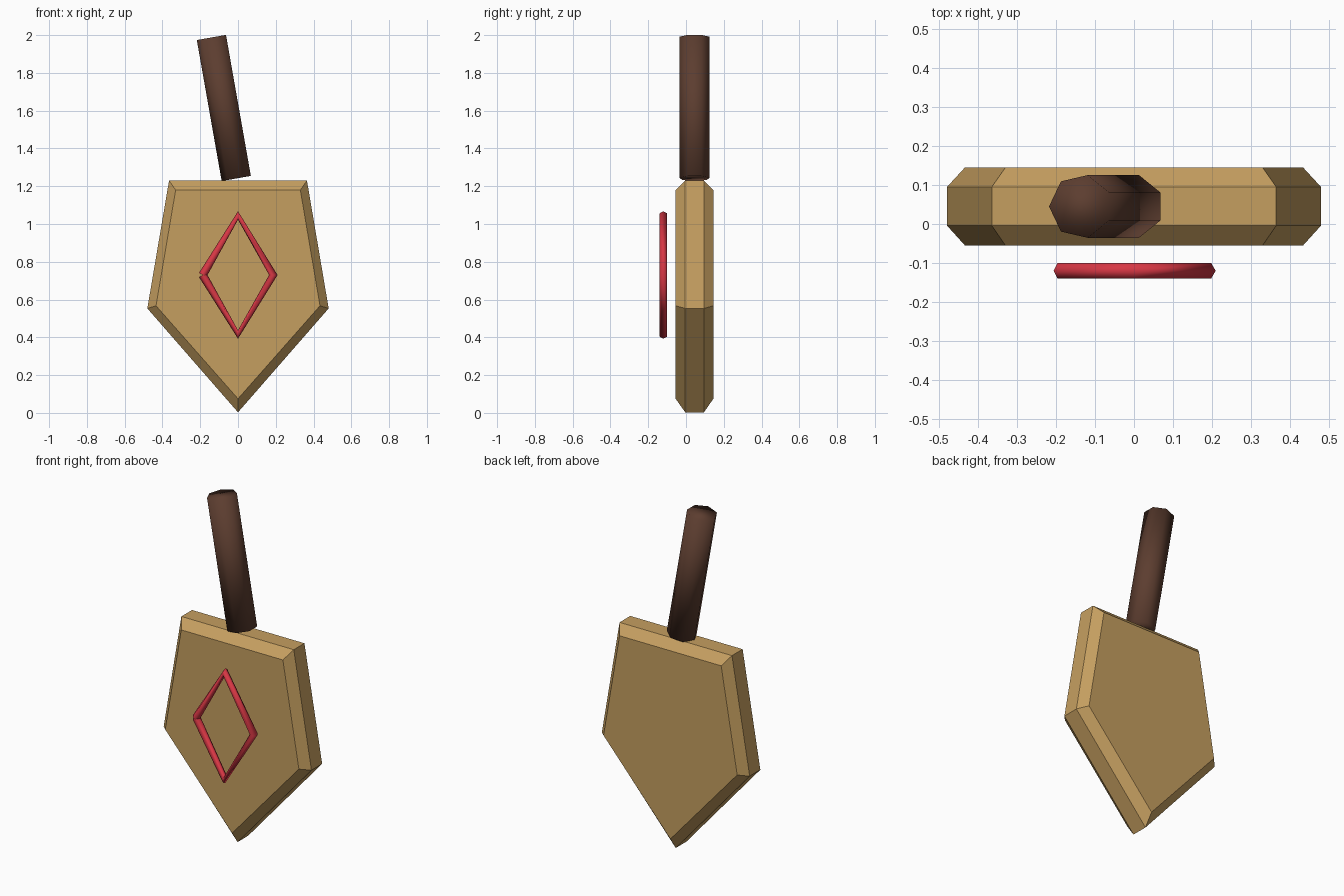
import bpy, bmesh
from math import sin, cos, pi, radians
from mathutils import Vector

if "Cube" in bpy.data.objects:
    bpy.data.objects.remove(bpy.data.objects["Cube"])


def material(name, rgb):
    m = bpy.data.materials.new(name)
    m.diffuse_color = (*rgb, 1)
    m.use_nodes = True
    m.node_tree.nodes["Principled BSDF"].inputs["Base Color"].default_value = m.diffuse_color
    return m


tan = material("tan wood", (0.56, 0.345, 0.117))
brown = material("dark brown wood", (0.108, 0.047, 0.029))
red = material("red trim", (0.68, 0.038, 0.058))


def loft(name, rings, mat, caps=True, smooth=False):
    """Skin a list of closed point rings into one object."""
    bm = bmesh.new()
    rows = [[bm.verts.new(p) for p in ring] for ring in rings]
    n = len(rows[0])
    for a, b in zip(rows, rows[1:]):
        for i in range(n):
            j = (i + 1) % n
            bm.faces.new((a[i], a[j], b[j], b[i]))
    if caps:
        bm.faces.new(rows[0])
        bm.faces.new(rows[-1])
    bmesh.ops.recalc_face_normals(bm, faces=bm.faces)
    for f in bm.faces:
        f.smooth = smooth
    me = bpy.data.meshes.new(name)
    bm.to_mesh(me)
    bm.free()
    me.materials.append(mat)
    ob = bpy.data.objects.new(name, me)
    bpy.context.collection.objects.link(ob)
    return ob


# Five-sided board with chamfered rims
outer = [(-0.365, 1.23), (0.365, 1.23), (0.48, 0.553), (0, 0.003), (-0.48, 0.553)]
inner = [(-0.33, 1.18), (0.33, 1.18), (0.434, 0.567), (0, 0.075), (-0.434, 0.567)]
layers = [(inner, -0.055), (outer, -0.004), (outer, 0.095), (inner, 0.145)]
loft("board", [[(x, y, z) for x, z in shape] for shape, y in layers], tan)

# Seven-sided handle leaning to the left
handle = loft("handle", [[(0.0825 * cos(pi + 2 * pi * i / 7),
                           0.0825 * sin(pi + 2 * pi * i / 7), h) for i in range(7)]
                         for h in (-0.379, 0.379)], brown, smooth=True)
handle.location = (-0.071, 0.045, 1.615)
handle.rotation_euler = (0, radians(-10), 0)

# Diamond-shaped hexagonal tube, open where its two ends meet on the left
hw, hh, r = 0.187, 0.315, 0.0225
path = [Vector(p) for p in ((-hw, 0, 0), (0, 0, hh), (hw, 0, 0), (0, 0, -hh), (-hw, 0, 0))]
center = Vector((0, -0.12, 0.73))
rings = []
for i, p in enumerate(path):
    before = (p - path[i - 1]).normalized() if i else Vector()
    after = (path[i + 1] - p).normalized() if i < 4 else Vector()
    t = (before + after).normalized()
    side = Vector((-t.z, 0, t.x))
    rings.append([center + p + r * (side * cos(k * pi / 3) + Vector((0, 1, 0)) * sin(k * pi / 3))
                  for k in range(6)])
loft("diamond_trim", rings, red, caps=False, smooth=True)
